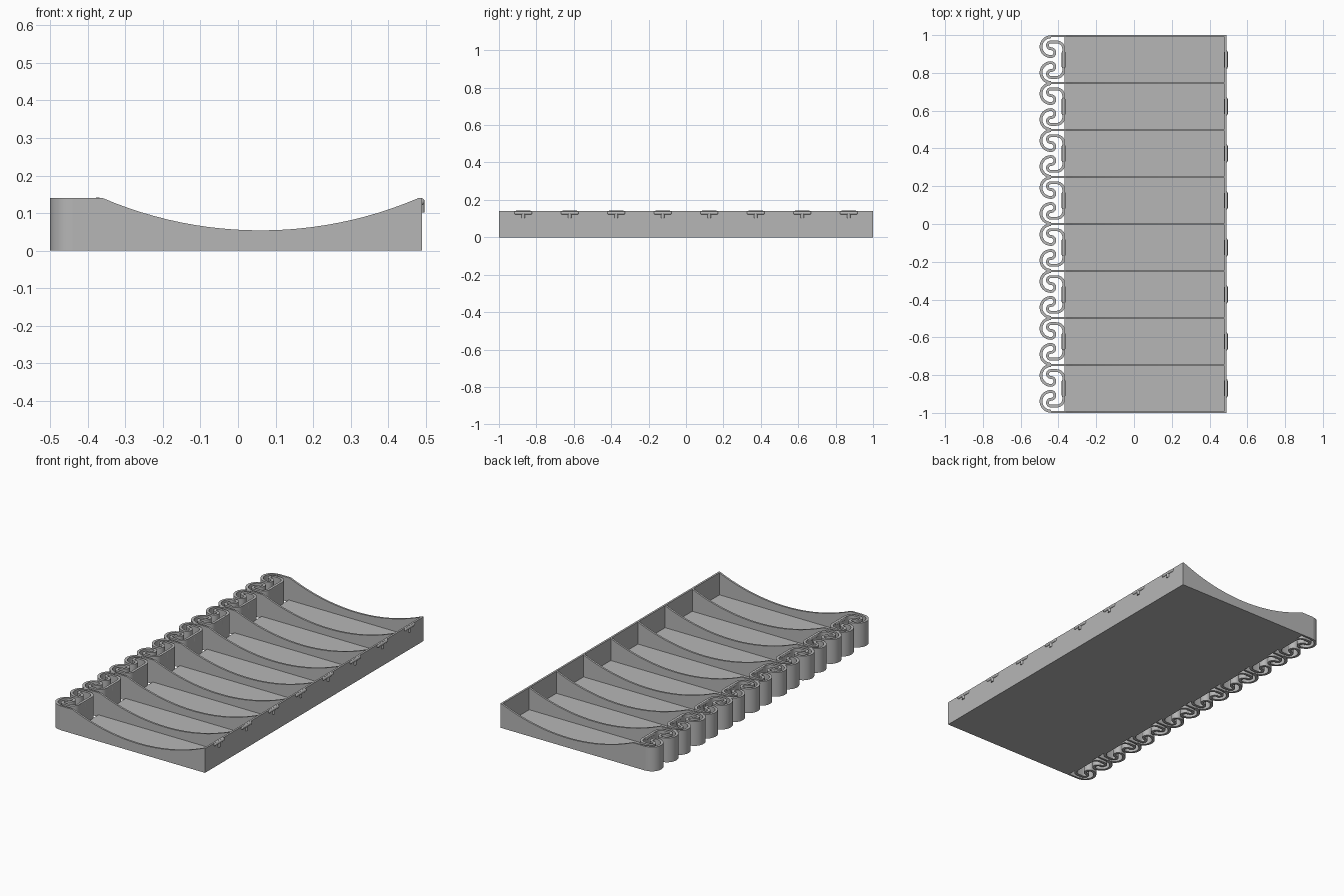
import bpy, bmesh, math
from mathutils import Vector, Matrix

cube = bpy.data.objects.get("Cube")
if cube:
    bpy.data.objects.remove(cube, do_unlink=True)

CELLS = 8
HEIGHT = 0.14
WALL = 0.011
BAND = 0.015
RIGHT = 0.489
FLOOR_LEFT = -0.368
PITCH = (2 - WALL) / CELLS

grey = bpy.data.materials.new("plain grey")
grey.use_nodes = True
colour = (0.47, 0.47, 0.47, 1)
grey.diffuse_color = colour
grey.node_tree.nodes["Principled BSDF"].inputs["Base Color"].default_value = colour


def finish(name, bm, smooth=False):
    bmesh.ops.recalc_face_normals(bm, faces=bm.faces)
    mesh = bpy.data.meshes.new(name)
    bm.to_mesh(mesh)
    bm.free()
    mesh.materials.append(grey)
    ob = bpy.data.objects.new(name, mesh)
    bpy.context.collection.objects.link(ob)
    if smooth:
        bpy.ops.object.select_all(action='DESELECT')
        ob.select_set(True)
        bpy.context.view_layer.objects.active = ob
        bpy.ops.object.shade_smooth_by_angle(angle=math.radians(35))
    return ob


def box(name, low, high):
    low, high = Vector(low), Vector(high)
    bm = bmesh.new()
    bmesh.ops.create_cube(bm, size=1)
    bmesh.ops.scale(bm, vec=high - low, verts=bm.verts)
    bmesh.ops.translate(bm, vec=(low + high) / 2, verts=bm.verts)
    return finish(name, bm)


def arc(cx, cy, r, start, end):
    steps = max(2, round(abs(end - start) / 12))
    angles = [math.radians(start + (end - start) * i / steps) for i in range(steps + 1)]
    return [Vector((cx + r * math.cos(a), cy + r * math.sin(a))) for a in angles]


def ribbon(name, path, y, thick):
    """Upright band of even thickness that follows a plan path."""
    bm = bmesh.new()
    rings = []
    for i, p in enumerate(path):
        along = (path[min(i + 1, len(path) - 1)] - path[max(i - 1, 0)]).normalized()
        side = Vector((-along.y, along.x)) * thick / 2
        a, b = p + side, p - side
        rings.append([bm.verts.new((q.x, q.y + y, z))
                      for q, z in ((a, 0), (b, 0), (b, HEIGHT), (a, HEIGHT))])
    for r, s in zip(rings, rings[1:]):
        for k in range(4):
            n = (k + 1) % 4
            bm.faces.new((r[k], r[n], s[n], s[k]))
    bm.faces.new(rings[0])
    bm.faces.new(rings[-1])
    return finish(name, bm, smooth=True)


def divider(name, y):
    """Upright partition with a scooped top edge."""
    low, middle, half = 0.054, 0.06, 0.42
    sag = HEIGHT - low
    radius = (half * half + sag * sag) / (2 * sag)
    xs = [middle - half + 2 * half * i / 24 for i in range(25)]
    top = [(x, low + radius - math.sqrt(radius ** 2 - (x - middle) ** 2)) for x in xs]
    top = [(-0.44, HEIGHT)] + top + [(RIGHT, HEIGHT)]
    bm = bmesh.new()
    rings = [[bm.verts.new((x, y + s * WALL / 2, h)) for s, h in
              ((-1, 0), (1, 0), (1, z), (-1, z))] for x, z in top]
    for r, s in zip(rings, rings[1:]):
        for k in range(4):
            n = (k + 1) % 4
            bm.faces.new((r[k], r[n], s[n], s[k]))
    bm.faces.new(rings[0])
    bm.faces.new(rings[-1])
    return finish(name, bm)


def catch(name, x, y, z):
    """T-shaped catch: a rounded bar with a short stem below."""
    r, length = 0.0095, 0.078
    bm = bmesh.new()
    bmesh.ops.create_cone(bm, cap_ends=True, segments=16, radius1=r, radius2=r, depth=length,
                          matrix=Matrix.Translation((x, y, z)) @ Matrix.Rotation(math.pi / 2, 4, 'X'))
    for s in (-1, 1):
        bmesh.ops.create_uvsphere(bm, u_segments=16, v_segments=8, radius=r,
                                  matrix=Matrix.Translation((x, y + s * length / 2, z)))
    bmesh.ops.create_cone(bm, cap_ends=True, segments=16, radius1=r, radius2=r, depth=0.028,
                          matrix=Matrix.Translation((x, y, z - 0.014)))
    return finish(name, bm, smooth=True)


# Tray floor and long wall
box("floor", (FLOOR_LEFT, -1, 0), (RIGHT, 1, 0.012))
box("long_wall", (RIGHT - WALL, -1, 0), (RIGHT, 1, HEIGHT))

# Partitions, including both end walls
for i in range(CELLS + 1):
    divider(f"divider_{i + 1}", -1 + WALL / 2 + i * PITCH)

# Double spiral spring: outer lobe, inner hook, return loop, catch wall
half_path = (arc(-0.44, 0.0685, 0.0525, 90, 270)
             + arc(-0.44, 0.037, 0.021, 270, 450)[1:]
             + arc(-0.44, 0.076, 0.018, 270, 90)[1:]
             + arc(-0.41, 0.056, 0.038, 90, 0))
spring_path = half_path + [Vector((p.x, -p.y)) for p in reversed(half_path)]

for i in range(CELLS):
    y = -1 + WALL / 2 + (i + 0.5) * PITCH
    ribbon(f"spring_{i + 1}", spring_path, y, BAND)
    catch(f"outer_catch_{i + 1}", RIGHT - 0.002, y, 0.130)
    catch(f"spring_catch_{i + 1}", -0.373, y, 0.1325)
